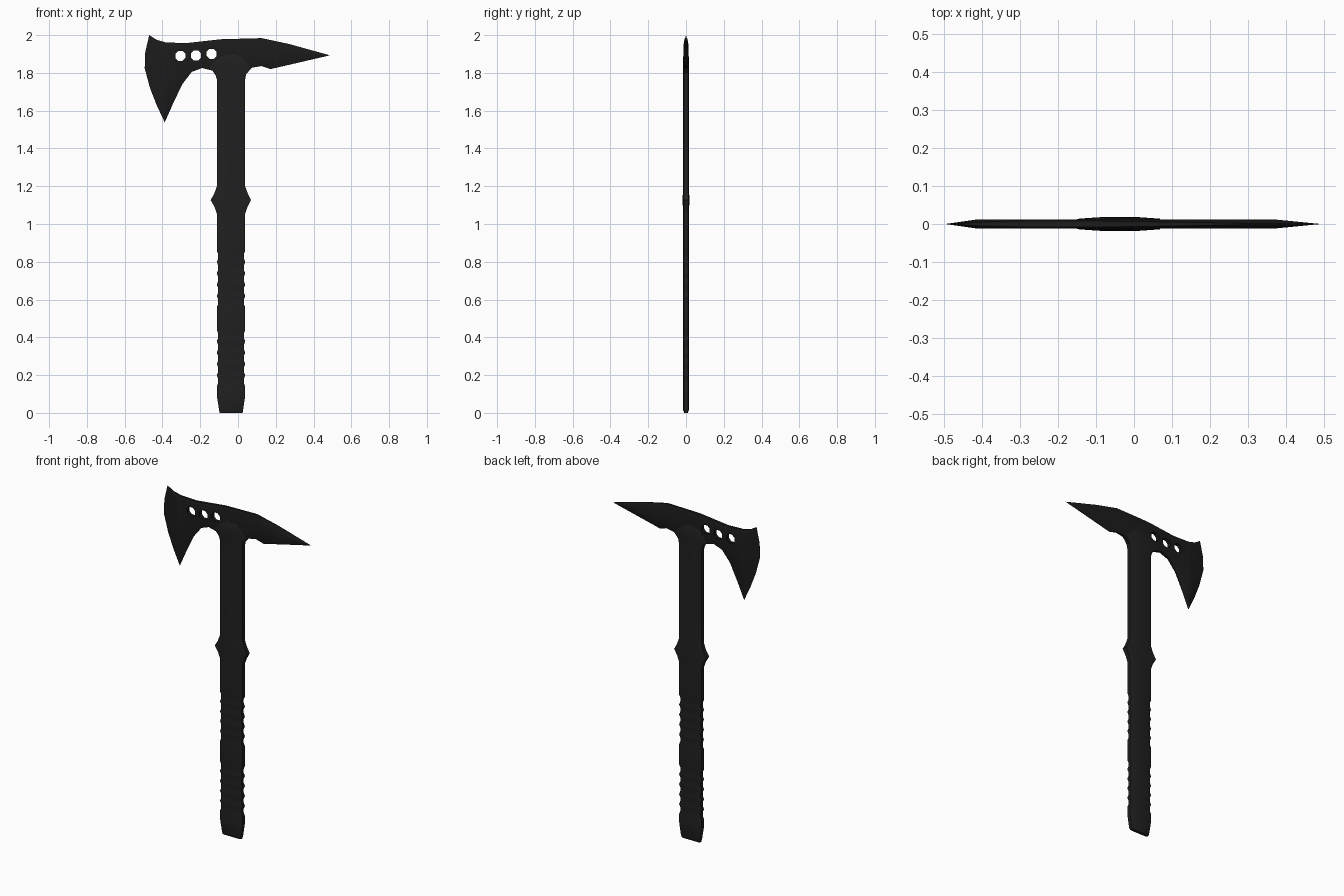
import bpy, bmesh, math

def material(name, v):
    m = bpy.data.materials.new(name)
    m.diffuse_color = (v, v, v, 1)
    return m

head_black = material("blackened steel", 0.011)
grip_black = material("black grip", 0.0145)

def add_object(name, bm, mat):
    bmesh.ops.recalc_face_normals(bm, faces=bm.faces)
    me = bpy.data.meshes.new(name)
    bm.to_mesh(me)
    bm.free()
    ob = bpy.data.objects.new(name, me)
    bpy.context.collection.objects.link(ob)
    me.materials.append(mat)
    return ob

def loft(bm, rings, closed_ends=True):
    """Join rings of equal length, capping both ends."""
    vs = [[bm.verts.new(p) for p in r] for r in rings]
    n = len(vs[0])
    for a, b in zip(vs, vs[1:]):
        for i in range(n):
            j = (i + 1) % n
            bm.faces.new((a[i], a[j], b[j], b[i]))
    caps = [bm.faces.new(vs[0]), bm.faces.new(vs[-1])]
    bmesh.ops.triangulate(bm, faces=caps)

# Axe head: outer x, outer z, inner x, inner z, half thickness of the outer edge
HEAD = [
    (-0.470, 2.000, -0.405, 1.945, 0.0005),
    (-0.430, 1.975, -0.385, 1.940, 0.003),
    (-0.385, 1.962, -0.365, 1.938, 0.006),
    (-0.280, 1.957, -0.280, 1.940, 0.008),
    (-0.180, 1.968, -0.180, 1.950, 0.008),
    (-0.090, 1.978, -0.090, 1.955, 0.008),
    (0.125, 1.984, 0.120, 1.945, 0.005),
    (0.270, 1.953, 0.240, 1.925, 0.002),
    (0.487, 1.893, 0.370, 1.903, 0.0005),
    (0.172, 1.820, 0.185, 1.862, 0.002),
    (0.125, 1.836, 0.125, 1.855, 0.006),
    (0.075, 1.828, 0.065, 1.845, 0.008),
    (0.030, 1.780, 0.015, 1.795, 0.008),
    (-0.105, 1.765, -0.095, 1.785, 0.008),
    (-0.135, 1.812, -0.135, 1.832, 0.008),
    (-0.190, 1.826, -0.190, 1.845, 0.008),
    (-0.245, 1.805, -0.255, 1.835, 0.007),
    (-0.295, 1.740, -0.325, 1.785, 0.003),
    (-0.345, 1.635, -0.370, 1.690, 0.001),
    (-0.388, 1.538, -0.393, 1.605, 0.0005),
    (-0.430, 1.628, -0.402, 1.690, 0.0005),
    (-0.466, 1.720, -0.410, 1.770, 0.0005),
    (-0.494, 1.825, -0.413, 1.840, 0.0005),
    (-0.491, 1.910, -0.412, 1.900, 0.0005),
]
T = 0.012
bm = bmesh.new()
loft(bm, [[(p[2], -T, p[3]) for p in HEAD], [(p[0], -p[4], p[1]) for p in HEAD],
          [(p[0], p[4], p[1]) for p in HEAD], [(p[2], T, p[3]) for p in HEAD]])
head = add_object("axe_head", bm, head_black)

# Three octagonal holes through the neck
bm = bmesh.new()
for cx, cz in ((-0.305, 1.890), (-0.222, 1.892), (-0.140, 1.901)):
    ring = [(cx + 0.029 * math.cos(math.pi * (k + .5) / 4),
             cz + 0.029 * math.sin(math.pi * (k + .5) / 4)) for k in range(8)]
    loft(bm, [[(x, y, z) for x, z in ring] for y in (-0.1, 0.1)])
cutter = add_object("hole_cutter", bm, head_black)
cutter.hide_render = True
mod = head.modifiers.new("holes", "BOOLEAN")
mod.object = cutter
mod.solver = 'EXACT'
bpy.context.view_layer.objects.active = head
bpy.ops.object.modifier_apply(modifier=mod.name)
bpy.data.objects.remove(cutter)

# Handle: z, left x, right x, flat left, flat right, edge half, face half
L, R, FL, FR = -0.112, 0.038, -0.087, 0.012
rows = [(0.0, -0.098, 0.024, FL, FR - .005, 0.006, 0.009),
        (0.015, -0.100, 0.027, FL, FR, 0.010, 0.016),
        (0.09, L, R, FL, FR, 0.011, 0.017)]
# scalloped finger grooves in two groups
for z0 in (0.14, 0.56):
    for k in range(5):
        for f, d in ((0, 0), (.3, 1), (.7, 1), (1, 0)):
            z = z0 + (k + f * .96) * 0.06
            rows.append((z, L + .007 * d, R - .007 * d, FL, FR,
                         0.011 - .001 * d, 0.017 - .0015 * d))
# shaft and guard
rows += [(0.90, L, R, FL, FR, 0.011, 0.017),
         (1.055, L, R, FL, FR, 0.011, 0.017),
         (1.09, L - .012, R + .012, FL, FR, 0.012, 0.017),
         (1.127, L - .033, R + .031, FL, FR, 0.014, 0.018),
         (1.16, L - .014, R + .014, FL, FR, 0.012, 0.017),
         (1.20, L, R, FL, FR, 0.011, 0.017),
         (1.765, L, R, FL, FR, 0.011, 0.017),
         # flared top ending in an arch over the head
         (1.795, -0.120, 0.043, -0.092, 0.014, 0.0125, 0.017),
         (1.828, -0.150, 0.066, -0.105, 0.025, 0.0125, 0.017),
         (1.855, -0.128, 0.046, -0.098, 0.018, 0.0125, 0.017),
         (1.88, -0.095, 0.020, -0.078, 0.004, 0.0125, 0.016),
         (1.898, -0.060, -0.012, -0.052, -0.020, 0.0122, 0.0125)]
bm = bmesh.new()
loft(bm, [[(l, -e, z), (fl, -h, z), (fr, -h, z), (r, -e, z),
           (r, e, z), (fr, h, z), (fl, h, z), (l, e, z)]
          for z, l, r, fl, fr, e, h in rows])
handle = add_object("handle", bm, grip_black)

# Smooth shading with crisp edges
for ob in (head, handle):
    bpy.ops.object.select_all(action='DESELECT')
    ob.select_set(True)
    bpy.context.view_layer.objects.active = ob
    bpy.ops.object.shade_smooth_by_angle(angle=math.radians(25))
